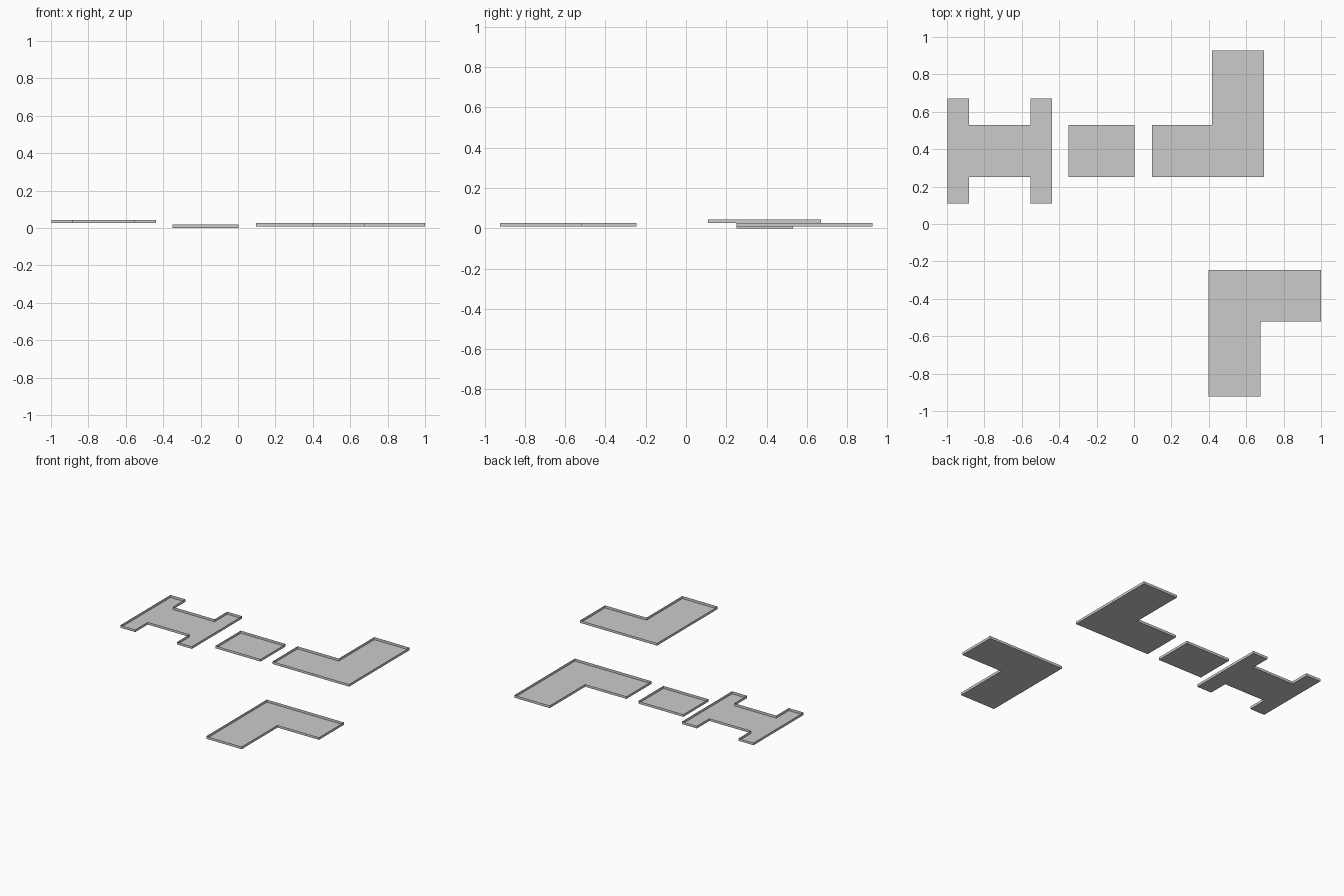
import bpy
import bmesh

if "Cube" in bpy.data.objects:
    bpy.data.objects.remove(bpy.data.objects["Cube"])

HEIGHT = 0.018

grey = bpy.data.materials.new("plain grey")
grey.use_nodes = True
grey.diffuse_color = (0.6, 0.6, 0.6, 1)
grey.node_tree.nodes["Principled BSDF"].inputs["Base Color"].default_value = (0.6, 0.6, 0.6, 1)


def tray(name, floors, base):
    """Open tray: flat floor pieces sharing edges, with thin walls round the outline."""
    bm = bmesh.new()
    for floor in floors:
        bm.faces.new([bm.verts.new((x, y, base)) for x, y in floor])
    bmesh.ops.remove_doubles(bm, verts=bm.verts, dist=0.0001)
    bmesh.ops.recalc_face_normals(bm, faces=bm.faces)
    rim = [e for e in bm.edges if e.is_boundary]
    walls = bmesh.ops.extrude_edge_only(bm, edges=rim)["geom"]
    top = [v for v in walls if isinstance(v, bmesh.types.BMVert)]
    bmesh.ops.translate(bm, verts=top, vec=(0, 0, HEIGHT))
    bmesh.ops.recalc_face_normals(bm, faces=bm.faces)
    mesh = bpy.data.meshes.new(name)
    bm.to_mesh(mesh)
    bm.free()
    mesh.materials.append(grey)
    obj = bpy.data.objects.new(name, mesh)
    bpy.context.collection.objects.link(obj)
    return obj


def corner(name, outer, inner, end, base):
    """L-shaped tray of two arms that meet on a mitre from outer to inner corner."""
    (ox, oy), (ix, iy), (ex, ey) = outer, inner, end
    tray(name, [[(ox, oy), (ix, iy), (ex, iy), (ex, oy)],
                [(ox, oy), (ox, ey), (ix, ey), (ix, iy)]], base)


# H-shaped tray: half outline mirrored about its middle
cx, cy = -0.718, 0.39
half = [(-0.28, -0.28), (-0.164, -0.28), (-0.164, -0.14),
        (0.164, -0.14), (0.164, -0.28), (0.28, -0.28)]
outline = half + [(-x, -y) for x, y in half]
tray("h_tray", [[(cx + x, cy + y) for x, y in outline]], 0.026)

# Plain rectangular tray
tray("straight_tray", [[(-0.35, 0.25), (0.002, 0.25), (0.002, 0.53), (-0.35, 0.53)]], 0)

# Corner trays
corner("back_corner_tray", (0.695, 0.25), (0.418, 0.53), (0.095, 0.927), 0.008)
corner("front_corner_tray", (0.398, -0.245), (0.675, -0.522), (1.0, -0.923), 0.008)
